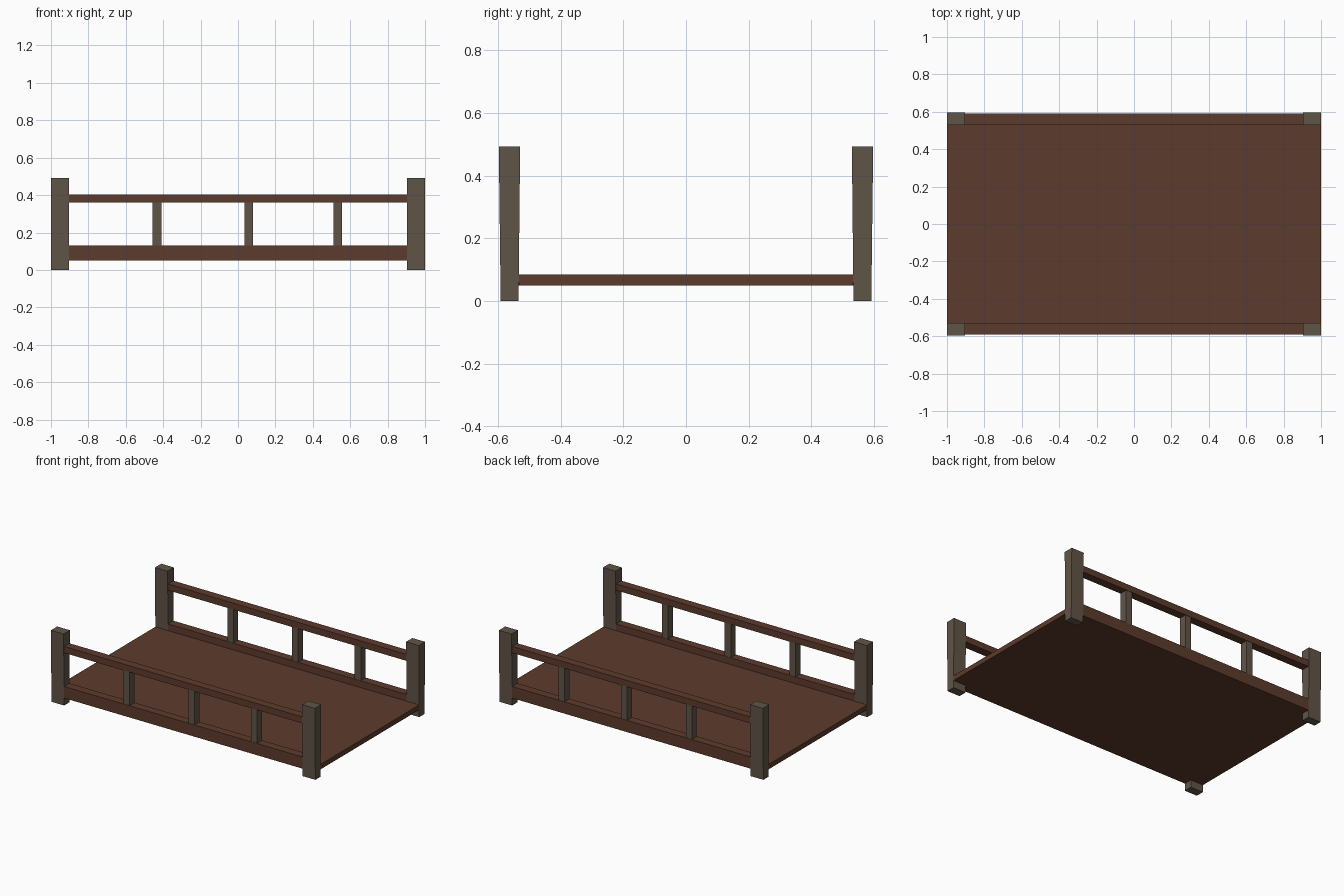
import bpy

if "Cube" in bpy.data.objects:
    bpy.data.objects.remove(bpy.data.objects["Cube"])


def material(name, rgb):
    m = bpy.data.materials.new(name)
    m.diffuse_color = (*rgb, 1)
    m.use_nodes = True
    m.node_tree.nodes["Principled BSDF"].inputs["Base Color"].default_value = m.diffuse_color
    return m


red_wood = material("red_brown_wood", (0.108, 0.043, 0.026))
grey_wood = material("grey_brown_wood", (0.118, 0.09, 0.064))


def beam(name, x, y, z, mat, y_top=None):
    """Box from (min, max) ranges; y_top gives a different y range at the top."""
    verts = [(x[i], yr[j], z[k])
             for k, yr in enumerate((y, y_top or y)) for j in (0, 1) for i in (0, 1)]
    faces = [(0, 2, 3, 1), (4, 5, 7, 6), (0, 1, 5, 4),
             (2, 6, 7, 3), (0, 4, 6, 2), (1, 3, 7, 5)]
    mesh = bpy.data.meshes.new(name)
    mesh.from_pydata(verts, [], faces)
    mesh.materials.append(mat)
    obj = bpy.data.objects.new(name, mesh)
    bpy.context.collection.objects.link(obj)
    return obj


# Deck
beam("deck", (-1, 1), (-0.533, 0.533), (0.05, 0.084), red_wood)

for side, s in (("front", -1), ("back", 1)):
    def span(a, b):
        return tuple(sorted((s * a, s * b)))

    # Kerb and handrail between the posts
    beam(side + "_kerb", (-0.905, 0.905), span(0.533, 0.59), (0.05, 0.13), red_wood)
    beam(side + "_handrail", (-0.905, 0.905), span(0.533, 0.59), (0.36, 0.404), red_wood)

    # Balusters
    for i, x in enumerate((-0.433, 0.058, 0.533)):
        beam(f"{side}_baluster_{i + 1}", (x - 0.023, x + 0.023),
             span(0.535, 0.588), (0.13, 0.36), grey_wood)

    # Corner posts, slightly thicker at the top
    for end, x in (("left", (-1, -0.904)), ("right", (0.904, 1))):
        beam(f"{side}_{end}_post", x, span(0.534, 0.591), (0, 0.492), grey_wood,
             span(0.529, 0.597))
